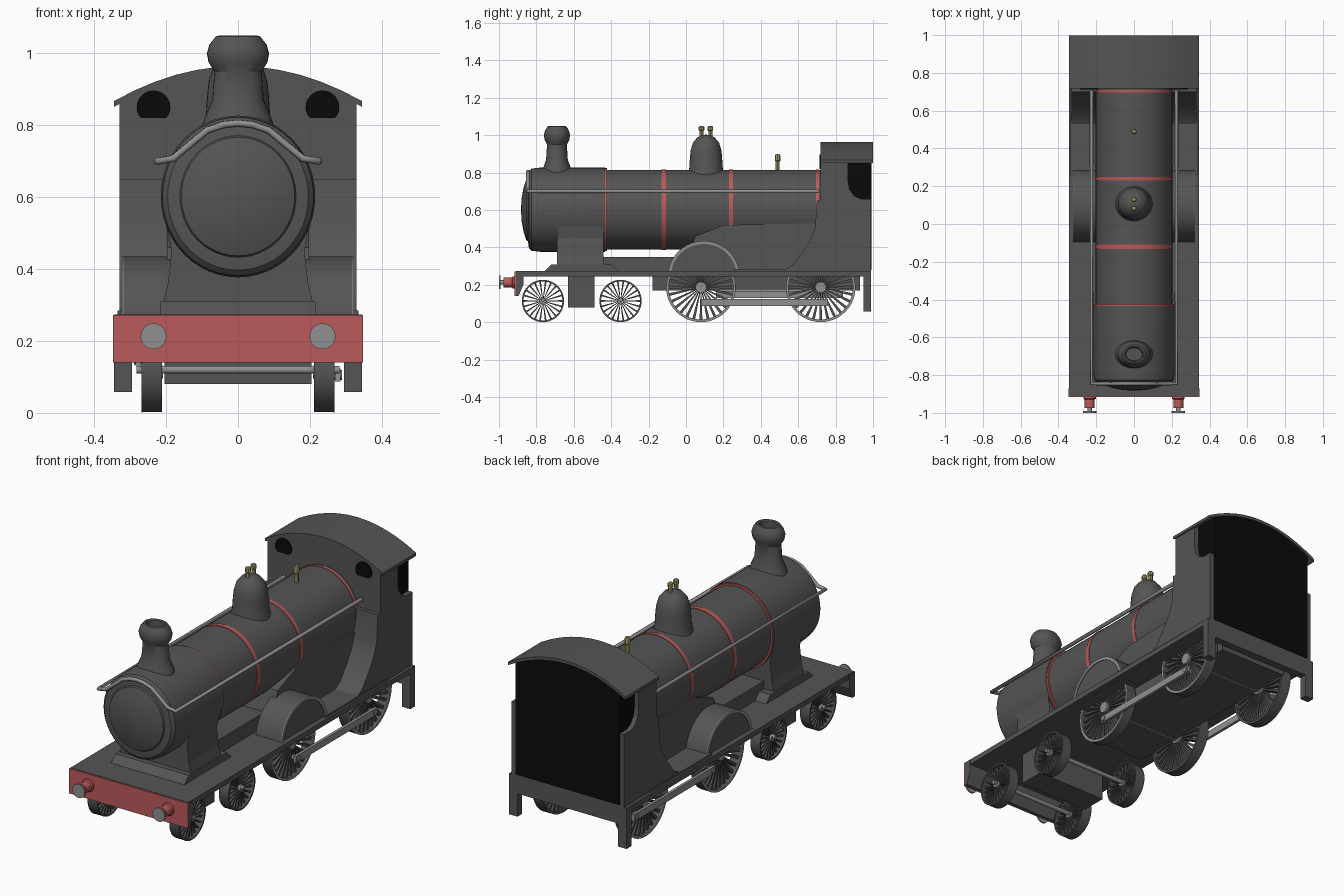
import bpy, bmesh, math
from mathutils import Vector

cube = bpy.data.objects.get("Cube")
if cube:
    bpy.data.objects.remove(cube, do_unlink=True)


def material(name, r, g, b):
    m = bpy.data.materials.new(name)
    m.use_nodes = True
    m.diffuse_color = (r, g, b, 1)
    m.node_tree.nodes["Principled BSDF"].inputs["Base Color"].default_value = (r, g, b, 1)
    return m


GREY = material("dark_grey", 0.09, 0.09, 0.09)
STEEL = material("steel_grey", 0.28, 0.28, 0.28)
RED = material("red", 0.5, 0.1, 0.1)
BRASS = material("brass", 0.36, 0.32, 0.13)
BLACK = material("black", 0.003, 0.003, 0.003)


def finish(name, bm, mat, smooth=True):
    bmesh.ops.recalc_face_normals(bm, faces=bm.faces)
    mesh = bpy.data.meshes.new(name)
    bm.to_mesh(mesh)
    bm.free()
    mesh.materials.append(mat)
    if smooth:
        mesh.polygons.foreach_set("use_smooth", [True] * len(mesh.polygons))
        mesh.set_sharp_from_angle(angle=math.radians(32))
    ob = bpy.data.objects.new(name, mesh)
    bpy.context.collection.objects.link(ob)
    return ob


def prism(name, pts, axis, a, b, mat, smooth=False):
    """Extrude a 2D outline along x (outline in y,z) or y (outline in x,z)."""
    place = (lambda p, t: (t, p[0], p[1])) if axis == "x" else (lambda p, t: (p[0], t, p[1]))
    bm = bmesh.new()
    lo = [bm.verts.new(place(p, a)) for p in pts]
    hi = [bm.verts.new(place(p, b)) for p in pts]
    bm.faces.new(lo)
    bm.faces.new(hi)
    for i in range(len(pts)):
        j = (i + 1) % len(pts)
        bm.faces.new((lo[i], lo[j], hi[j], hi[i]))
    return finish(name, bm, mat, smooth)


def box(name, x, y, z, mat):
    return prism(name, [(y[0], z[0]), (y[1], z[0]), (y[1], z[1]), (y[0], z[1])], "x", *x, mat)


def lathe(name, profile, axis, origin, mat, seg=32, su=1, sv=1, closed=False):
    """Spin (radius, height) points round an axis through the origin point."""
    bm = bmesh.new()
    rings = []
    for r, h in profile:
        ring = []
        for k in range(seg):
            t = math.tau * k / seg
            u, v = r * su * math.cos(t), r * sv * math.sin(t)
            p = {"x": (h, u, v), "y": (u, h, v), "z": (u, v, h)}[axis]
            ring.append(bm.verts.new(Vector(origin) + Vector(p)))
        rings.append(ring)
    pairs = list(zip(rings, rings[1:]))
    if closed:
        pairs.append((rings[-1], rings[0]))
    else:
        bm.faces.new(rings[0])
        bm.faces.new(rings[-1])
    for p, q in pairs:
        for k in range(seg):
            n = (k + 1) % seg
            bm.faces.new((p[k], p[n], q[n], q[k]))
    return finish(name, bm, mat)


def cyl(name, r, a, b, axis, origin, mat, seg=20):
    return lathe(name, [(r, a), (r, b)], axis, origin, mat, seg)


# Boiler, smokebox and door share one slightly oval axis
AXIS = (0, 0, 0.602)
OVAL = dict(seg=48, su=0.955)
lathe("boiler", [(0.213, -0.45), (0.213, 0.74)], "y", AXIS, GREY, **OVAL)
lathe("smokebox", [(0.17, -0.845), (0.205, -0.84), (0.22, -0.825), (0.225, -0.78), (0.225, -0.433)],
      "y", AXIS, GREY, **OVAL)
lathe("smokebox_door", [(0.005, -0.882), (0.06, -0.879), (0.12, -0.868), (0.165, -0.853), (0.172, -0.84)],
      "y", AXIS, GREY, **OVAL)
for y, w, r in ((-0.428, 0.005, 0.222), (-0.12, 0.012, 0.216), (0.24, 0.01, 0.216), (0.703, 0.007, 0.216)):
    lathe("boiler_band", [(r, y - w), (r, y + w)], "y", AXIS, RED, **OVAL)

# Chimney, dome and brass fittings
lathe("chimney", [(0.083, 0.79), (0.072, 0.83), (0.058, 0.87), (0.053, 0.95), (0.066, 0.975), (0.07, 1.0),
                  (0.064, 1.025), (0.05, 1.047), (0.042, 1.05), (0.036, 1.045), (0.034, 1.0)],
      "z", (0, -0.69, 0), GREY, su=1.24)
lathe("dome", [(0.1, 0.78), (0.09, 0.82), (0.086, 0.88), (0.082, 0.92), (0.07, 0.96), (0.045, 0.99),
               (0.02, 1.001), (0.002, 1.003)], "z", (0, 0.107, 0), GREY)
for y, z in ((0.083, 0.985), (0.13, 0.985), (0.49, 0.8)):
    h = 0.065 if z > 0.9 else 0.1
    lathe("brass_valve", [(0.011, z), (0.011, z + h * 0.6), (0.015, z + h * 0.65), (0.015, z + h * 0.9), (0.01, z + h)],
          "z", (0, y, 0), BRASS, 8)

# Handrail running round the front of the smokebox
arch = [(0.225, 0.7), (0.18, 0.708), (0.13, 0.75), (0.085, 0.787), (0.04, 0.802)]
path = [(-0.225, 0.71, 0.7)] + [(-x, -0.845, z) for x, z in arch] + [(0, -0.845, 0.806)]
path += [(-x, y, z) for x, y, z in reversed(path[:-1])]
curve = bpy.data.curves.new("handrail_path", "CURVE")
curve.dimensions = "3D"
curve.bevel_depth = 0.01
curve.bevel_resolution = 2
spline = curve.splines.new("POLY")
spline.points.add(len(path) - 1)
for point, co in zip(spline.points, path):
    point.co = (*co, 1)
curve.materials.append(STEEL)
bpy.context.collection.objects.link(bpy.data.objects.new("handrail", curve))

# Saddle, firebox and the block between the frames
prism("smokebox_saddle", [(-0.21, 0.3), (-0.195, 0.36), (-0.185, 0.45), (-0.2, 0.53),
                          (0.2, 0.53), (0.185, 0.45), (0.195, 0.36), (0.21, 0.3)], "y", -0.69, -0.44, GREY)
prism("saddle_base", [(-0.76, 0.27), (-0.72, 0.31), (-0.4, 0.31), (-0.36, 0.27)], "x", -0.215, 0.215, GREY)
prism("firebox", [(-0.02, 0.27), (0.05, 0.46), (0.2, 0.52), (0.72, 0.53), (0.72, 0.27)], "x", -0.198, 0.198, GREY)
box("frame_block", (-0.15, 0.15), (-0.44, 0.05), (0.27, 0.35), GREY)

# Running board, frames and beams
box("running_board", (-0.345, 0.345), (-0.91, 0.99), (0.246, 0.274), GREY)
box("main_frame", (-0.2, 0.2), (-0.18, 0.93), (0.17, 0.26), GREY)
box("rear_beam", (-0.33, 0.33), (0.95, 0.99), (0.18, 0.28), GREY)
prism("front_beam", [(-0.91, 0.14), (-0.895, 0.14), (-0.87, 0.2), (-0.87, 0.27), (-0.91, 0.27)],
      "x", -0.348, 0.348, GREY)
box("front_beam_plate", (-0.348, 0.348), (-0.917, -0.91), (0.14, 0.272), RED)

# Cab: swept lower body, side sheets with openings, front wall, dark interior and curved roof
sweep = [(0.5, 0.27), (0.57, 0.305), (0.63, 0.385), (0.67, 0.45), (0.69, 0.505), (0.7, 0.65)]
opening = [(0.99, 0.66), (0.935, 0.66), (0.9, 0.675), (0.875, 0.71), (0.867, 0.75), (0.867, 0.87)]


def roof_z(x):
    return 0.965 - 0.82 * x * x


def arch_outline(half, bottom, drop):
    xs = [half * (k / 6 - 1) for k in range(13)]
    return [(-half, bottom)] + [(x, roof_z(x) - drop) for x in xs] + [(half, bottom)]


prism("cab_lower_body", sweep + [(0.735, 0.65), (0.735, 0.27)], "x", -0.33, 0.33, GREY, True)
prism("cab_front_wall", arch_outline(0.33, 0.64, 0.012), "y", 0.72, 0.74, GREY)
prism("cab_interior", arch_outline(0.305, 0.28, 0.018), "y", 0.738, 0.993, BLACK)
outer = [(x, roof_z(x)) for x in (0.345 * (k / 6 - 1) for k in range(13))]
prism("cab_roof", outer + [(x, z - 0.016) for x, z in reversed(outer)], "y", 0.718, 0.999, GREY, True)
window = [(0.047 * math.cos(math.tau * k / 24), max(0.047 * math.sin(math.tau * k / 24), -0.03)) for k in range(24)]


def wheel(label, side, y, r, spokes, spoke_mat):
    at = (side * 0.238, y, r + 0.002)
    w = 0.027
    lathe(label + "_rim", [(r, -w), (r, w), (r * 0.93, w), (r * 0.93, -w)], "x", at, GREY, 48, closed=True)
    lathe(label + "_tyre", [(r + 0.001, w), (r + 0.001, w + 0.003), (r * 0.93, w + 0.003), (r * 0.93, w)] if side > 0
          else [(r + 0.001, -w), (r + 0.001, -w - 0.003), (r * 0.93, -w - 0.003), (r * 0.93, -w)],
          "x", at, spoke_mat, 48, closed=True)
    cyl(label + "_hub", r * 0.16, -0.03, 0.03, "x", at, STEEL)
    bm = bmesh.new()
    for k in range(spokes):
        t = math.tau * k / spokes
        d, n = Vector((0, math.cos(t), math.sin(t))), Vector((0, -math.sin(t), math.cos(t)))
        quads = []
        for x in (-0.018, 0.018):
            quads.append([bm.verts.new(Vector(at) + Vector((x, 0, 0)) + d * rad + n * half)
                          for rad, half in ((r * 0.1, -r * 0.012), (r * 0.95, -r * 0.042),
                                            (r * 0.95, r * 0.042), (r * 0.1, r * 0.012))])
        a, b = quads
        bm.faces.new(a)
        bm.faces.new(b)
        for i in range(4):
            bm.faces.new((a[i], a[i - 1], b[i - 1], b[i]))
    finish(label + "_spokes", bm, GREY, False)


DRIVERS, BOGIE = (0.08, 0.72), (-0.765, -0.35)
for s, side in ((1, "left"), (-1, "right")):
    # Cab side pieces
    prism(side + "_cab_side", [(0.72, 0.27), (0.72, 0.868)] + opening[::-1] + [(0.99, 0.27)],
          "x", s * 0.305, s * 0.33, GREY)
    prism(side + "_cab_window", [(x + s * 0.235, z + 0.85) for x, z in window], "y", 0.713, 0.721, BLACK)
    box(side + "_rear_post", (s * 0.295, s * 0.345), (0.95, 0.99), (0.058, 0.26), GREY)

    # Front splasher with bright edge, and a low raised plate behind it
    arc = [(math.cos(math.pi * k / 20), math.sin(math.pi * k / 20)) for k in range(21)]
    ring = [(0.095 + 0.192 * c, 0.245 + 0.19 * q) for c, q in arc]
    inner = [(0.095 + 0.176 * c, 0.245 + 0.174 * q) for c, q in reversed(arc)]
    prism(side + "_splasher", ring, "x", s * 0.17, s * 0.318, GREY, True)
    prism(side + "_splasher_edge", ring + inner, "x", s * 0.318, s * 0.323, STEEL)
    box(side + "_step_plate", (s * 0.2, s * 0.335), (0.26, 0.78), (0.27, 0.285), GREY)

    # Buffers
    at = (s * 0.235, 0, 0.213)
    lathe(side + "_buffer_body", [(0.033, -0.915), (0.033, -0.925), (0.027, -0.93), (0.027, -0.975)], "y", at, RED, 20)
    cyl(side + "_buffer_stem", 0.012, -0.992, -0.97, "y", at, STEEL)
    cyl(side + "_buffer_head", 0.036, -1.0, -0.991, "y", at, STEEL, 24)

    # Wheels and coupling rod; the cranks differ from side to side
    for y in DRIVERS:
        wheel(side + "_driving_wheel", s, y, 0.185, 28, STEEL)
    for y in BOGIE:
        wheel(side + "_bogie_wheel", s, y, 0.112, 22, GREY)
    z, shift = (0.088, 0.0) if s > 0 else (0.13, 0.08)
    box(side + "_coupling_rod", (s * 0.27, s * 0.285), (0.08 + shift, 0.76 + shift), (z, z + 0.036), STEEL)
    for y in DRIVERS:
        cyl(side + "_crank_pin", 0.014, s * 0.24, s * 0.29, "x", (0, y + 0.02 + shift, z + 0.018), STEEL, 12)

# Axles and bogie
for y in DRIVERS:
    cyl("driving_axle", 0.018, -0.25, 0.25, "x", (0, y, 0.187), STEEL, 12)
for y in BOGIE:
    cyl("bogie_axle", 0.011, -0.282, 0.282, "x", (0, y, 0.12), STEEL, 12)
box("bogie_frame", (-0.205, 0.205), (-0.63, -0.49), (0.08, 0.25), GREY)
